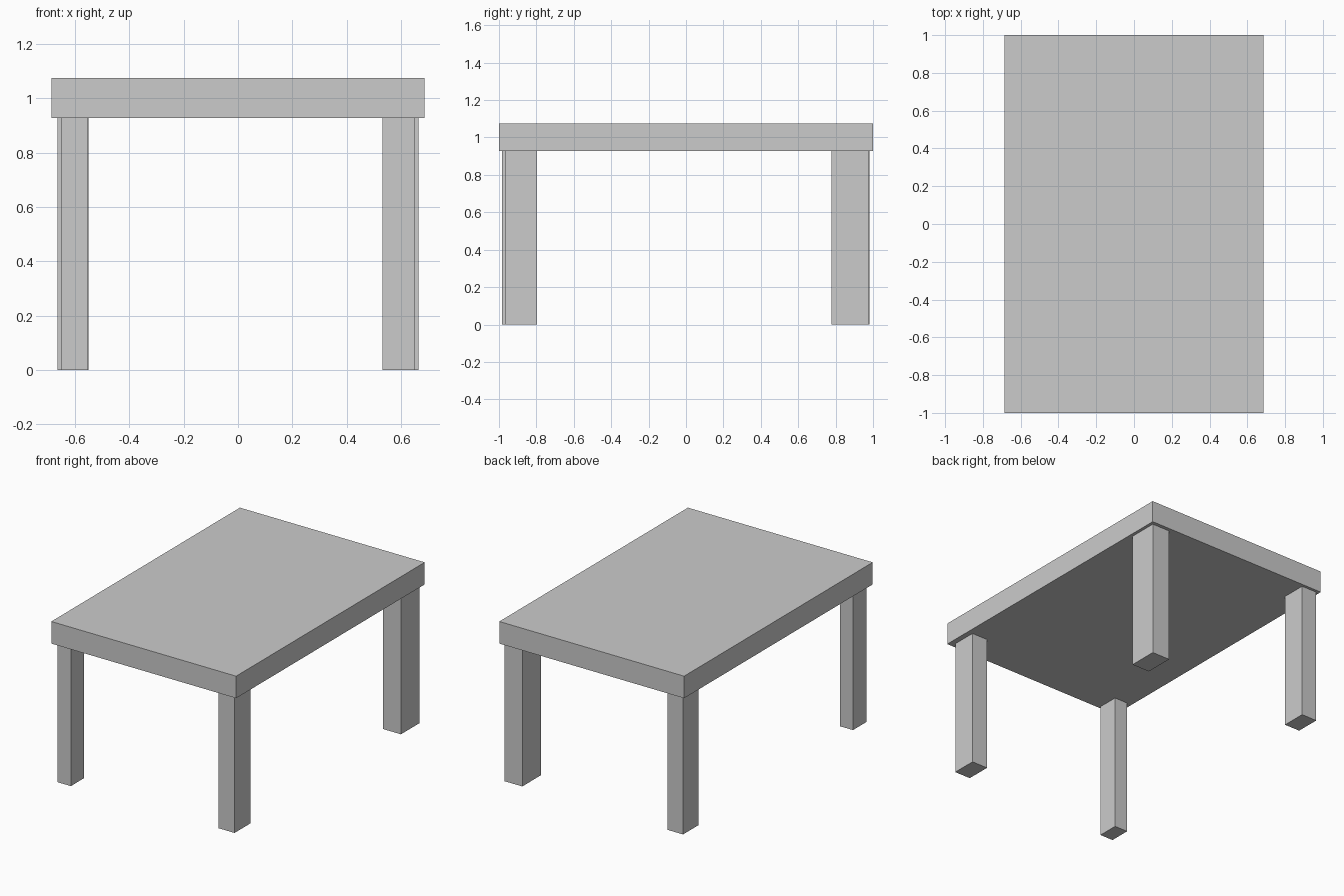
import bpy

if "Cube" in bpy.data.objects:
    bpy.data.objects.remove(bpy.data.objects["Cube"])


def box(name, x0, x1, y0, y1, z0, z1):
    """Axis-aligned box given by its extents."""
    bpy.ops.mesh.primitive_cube_add(
        size=1, location=((x0 + x1) / 2, (y0 + y1) / 2, (z0 + z1) / 2))
    obj = bpy.context.object
    obj.name = name
    obj.scale = (x1 - x0, y1 - y0, z1 - z0)
    bpy.ops.object.transform_apply(location=False, rotation=False, scale=True)
    return obj


UNDERSIDE = 0.927

# Thick slab top
box("table_top", -0.686, 0.686, -1, 1, UNDERSIDE, 1.075)

# Four legs, each with its own slightly different section
legs = {
    "front_left_leg": (-0.650, -0.552, -0.984, -0.842),
    "front_right_leg": (0.532, 0.650, -0.965, -0.797),
    "back_left_leg": (-0.665, -0.550, 0.815, 0.981),
    "back_right_leg": (0.532, 0.665, 0.778, 0.976),
}
for name, extents in legs.items():
    box(name, *extents, 0, UNDERSIDE)
